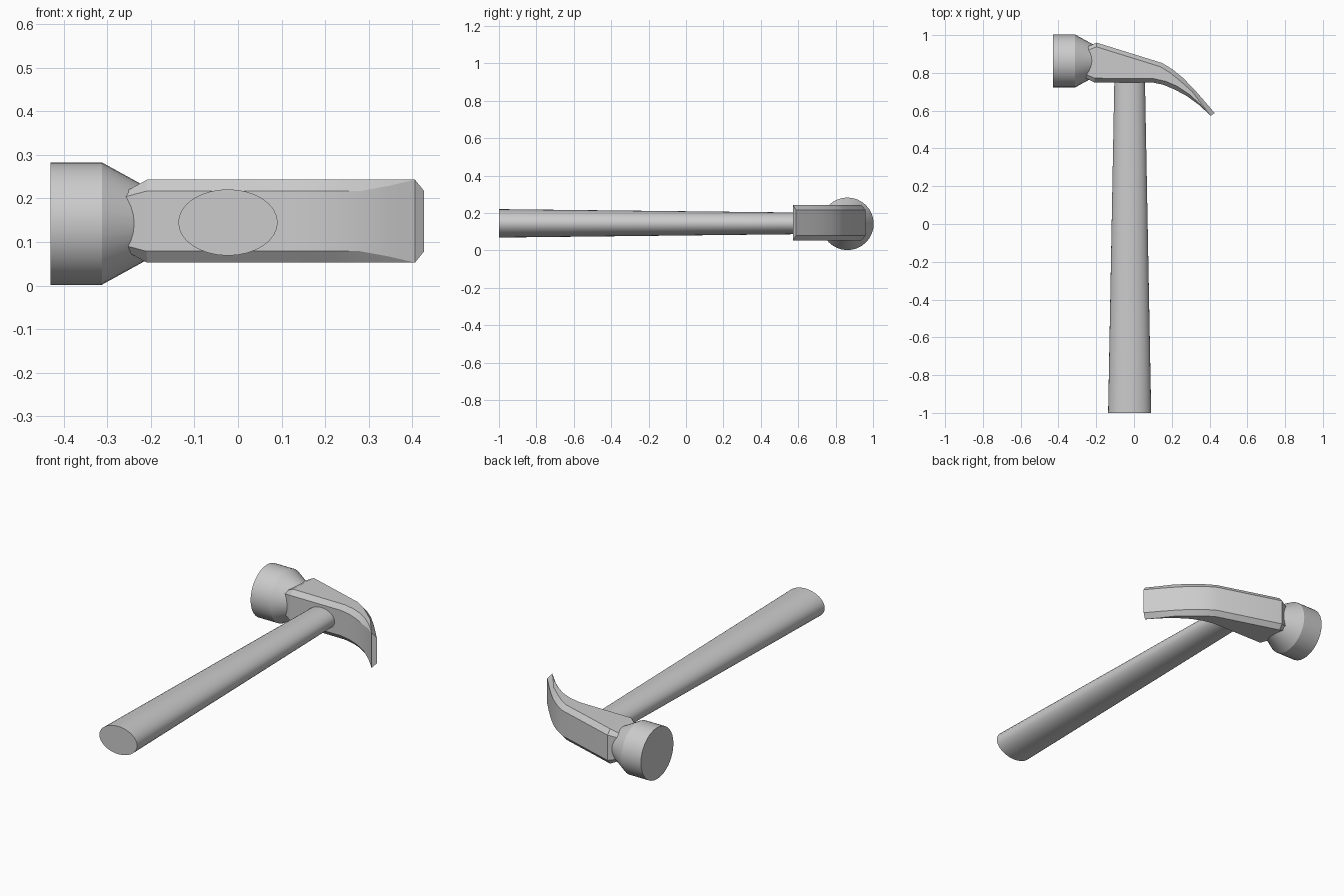
import bpy, bmesh, math

if "Cube" in bpy.data.objects:
    bpy.data.objects.remove(bpy.data.objects["Cube"])

ZC = 0.145  # height of the hammer's centre plane


def loft(name, rings):
    """Skin closed rings of equal length and cap both ends."""
    bm = bmesh.new()
    loops = [[bm.verts.new(p) for p in ring] for ring in rings]
    n = len(loops[0])
    for a, b in zip(loops, loops[1:]):
        for i in range(n):
            j = (i + 1) % n
            bm.faces.new((a[i], a[j], b[j], b[i]))
    bm.faces.new(loops[0])
    bm.faces.new(loops[-1])
    bmesh.ops.remove_doubles(bm, verts=bm.verts, dist=1e-5)
    bmesh.ops.recalc_face_normals(bm, faces=bm.faces)
    mesh = bpy.data.meshes.new(name)
    bm.to_mesh(mesh)
    bm.free()
    obj = bpy.data.objects.new(name, mesh)
    bpy.context.collection.objects.link(obj)
    bpy.ops.object.select_all(action='DESELECT')
    obj.select_set(True)
    bpy.context.view_layer.objects.active = obj
    bpy.ops.object.shade_smooth_by_angle(angle=math.radians(25))
    return obj


def circle(n):
    return [(math.cos(2 * math.pi * i / n), math.sin(2 * math.pi * i / n)) for i in range(n)]


# Tapered oval handle
loft("handle", [[(-0.023 + rx * c, y, ZC + rz * s) for c, s in circle(32)]
                for y, rx, rz in ((-1.0, 0.114, 0.076), (0.76, 0.081, 0.056))])

# Round striking face with conical neck
loft("striking_face", [[(x, 0.863 + r * c, 0.1425 + r * s) for c, s in circle(32)]
                       for x, r in ((-0.43, 0.1405), (-0.3125, 0.1405), (-0.21, 0.084))])


# Chamfered cheek and curved claw: upper point, lower point, chamfer size
def section(u, l, cu, cl, w_up, w_low, w_side):
    length = math.dist(u, l)
    mix = lambda t: (u[0] + (l[0] - u[0]) * t, u[1] + (l[1] - u[1]) * t)
    su, sl = mix(cu / length), mix(1 - cl / length)
    half = [(u, w_up), (su, w_side), (sl, w_side), (l, w_low)]
    top = [(*p, 0.148 + w) for p, w in half]
    return top + [(*p, 0.148 - w) for p, w in reversed(half)]


IN, OUT = 0.069, 0.095
sections = [section((-0.262, 0.932), (-0.262, 0.775), 0.02, 0.02, 0.055, 0.055, 0.066),
            section((-0.198, 0.96), (-0.21, 0.75), 0.022, 0.022, IN, IN, OUT)]
for u, l in (((0.15, 0.852), (0.095, 0.75)),
             ((0.205, 0.818), (0.155, 0.737)),
             ((0.26, 0.773), (0.215, 0.712)),
             ((0.32, 0.711), (0.28, 0.677))):
    k = min(0.022, math.dist(u, l) * 0.3)
    sections.append(section(u, l, k, k, IN, IN, OUT))
sections.append(section((0.372, 0.652), (0.346, 0.629), 0.022, 0.007, IN, 0.081, OUT))
tip_u, tip_l = (0.427, 0.587), (0.406, 0.573)
sections.append(section(tip_u, tip_l, math.dist(tip_u, tip_l), 0, IN, OUT, OUT))
loft("claw_head", sections)
